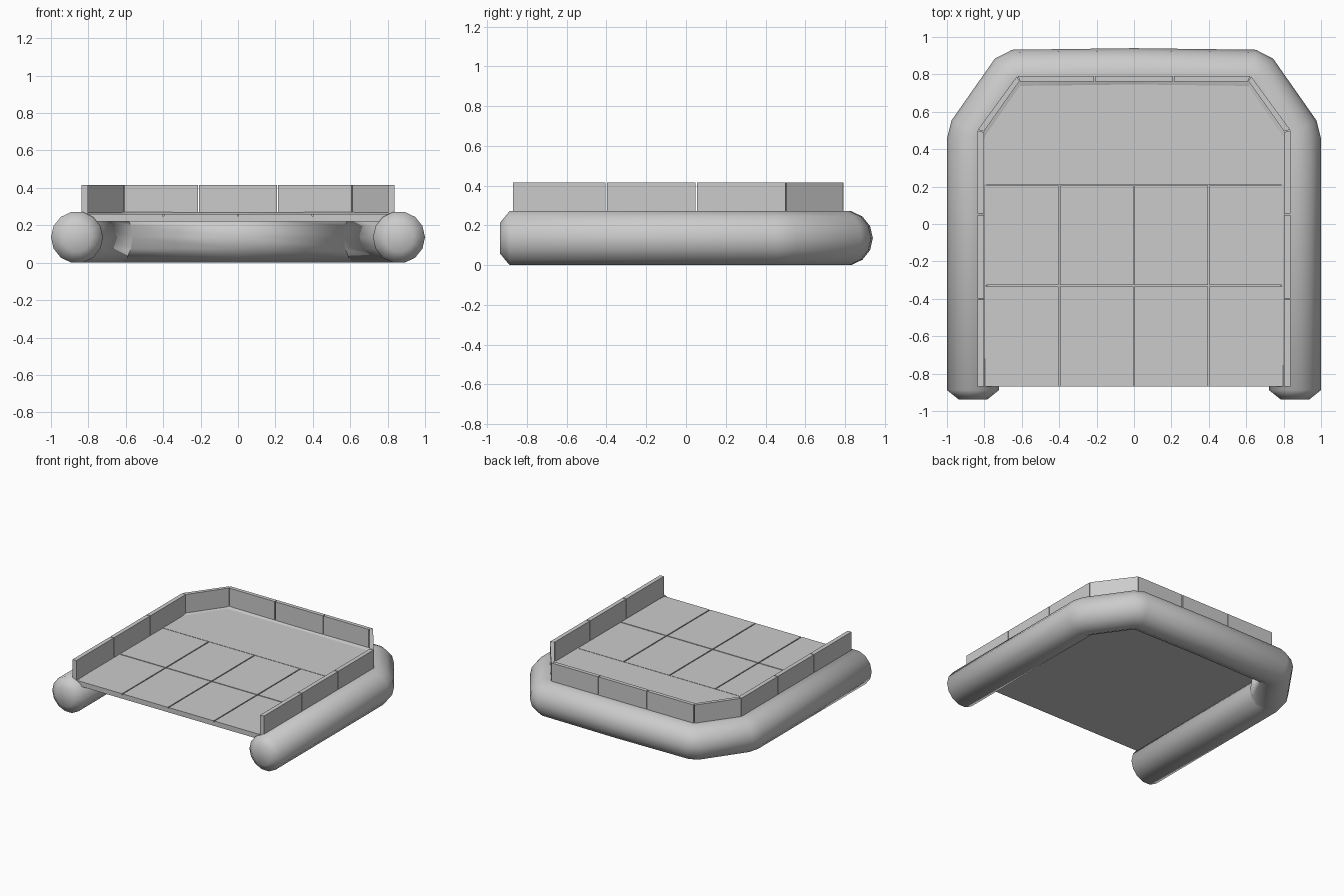
import bpy, bmesh, math
from mathutils import Vector

if "Cube" in bpy.data.objects:
    bpy.data.objects.remove(bpy.data.objects["Cube"])


def make_object(name, bm):
    bmesh.ops.recalc_face_normals(bm, faces=bm.faces)
    me = bpy.data.meshes.new(name)
    bm.to_mesh(me)
    bm.free()
    ob = bpy.data.objects.new(name, me)
    bpy.context.collection.objects.link(ob)
    return ob


def prism(name, outline, z0, z1):
    bm = bmesh.new()
    lo = [bm.verts.new((x, y, z0)) for x, y in outline]
    hi = [bm.verts.new((x, y, z1)) for x, y in outline]
    bm.faces.new(lo)
    bm.faces.new(hi)
    n = len(outline)
    for i in range(n):
        j = (i + 1) % n
        bm.faces.new((lo[i], lo[j], hi[j], hi[i]))
    return make_object(name, bm)


def rect(x0, x1, y0, y1):
    return [(x0, y0), (x1, y0), (x1, y1), (x0, y1)]


# Inflatable U-shaped tube: mirrored path of (x, y, ring scale)
R, SIDES, ZC = 0.139, 14, 0.136
half = [(-0.861, -0.937, 0.56), (-0.861, -0.888, 1), (-0.861, 0.44, 1),
        (-0.847, 0.495, 1), (-0.65, 0.776, 1), (-0.617, 0.793, 1)]
path = half + [(0, 0.801, 1)] + [(-x, y, s) for x, y, s in reversed(half)]
bm = bmesh.new()
rings = []
for i, (x, y, s) in enumerate(path):
    p = Vector((x, y))
    d_in = (p - Vector(path[i - 1][:2])).normalized() if i else None
    d_out = (Vector(path[i + 1][:2]) - p).normalized() if i < len(path) - 1 else None
    d_in, d_out = d_in or d_out, d_out or d_in
    t = (d_in + d_out).normalized()
    side = Vector((-t.y, t.x)) / t.dot(d_in)
    ring = []
    for k in range(SIDES):
        a = 2 * math.pi * k / SIDES
        q = p + side * R * s * math.cos(a)
        ring.append(bm.verts.new((q.x, q.y, ZC + R * s * math.sin(a))))
    rings.append(ring)
for a, b in zip(rings, rings[1:]):
    for k in range(SIDES):
        m = (k + 1) % SIDES
        bm.faces.new((a[k], a[m], b[m], b[k]))
bm.faces.new(rings[0])
bm.faces.new(rings[-1])
tube = make_object("side_tube", bm)
for f in tube.data.polygons:
    f.use_smooth = True

# Deck slab
prism("deck", [(-0.81, -0.868), (0.81, -0.868), (0.81, 0.495), (0.62, 0.77),
               (-0.62, 0.77), (-0.81, 0.495)], 0.22, 0.25)

# Floor panels: two rows of four, plus one large panel at the back
G = 0.004
for r, (y0, y1) in enumerate([(-0.87, -0.33), (-0.33, 0.21)]):
    for c in range(4):
        x0 = -0.8 + 0.4 * c
        prism(f"floor_panel_{r}_{c}", rect(x0 + G, x0 + 0.4 - G, y0 + (G if r else 0), y1 - G),
              0.245, 0.26)
prism("floor_panel_back", [(-0.803, 0.21), (0.803, 0.21), (0.803, 0.49),
                           (0.612, 0.762), (-0.612, 0.762), (-0.803, 0.49)], 0.245, 0.26)

# Low wall panels around the sides, corners and back
Z0, Z1 = 0.225, 0.415
for sx, tag in ((-1, "left"), (1, "right")):
    for i, (y0, y1) in enumerate([(-0.87, -0.404), (-0.398, 0.048), (0.055, 0.49)]):
        ol = rect(sx * 0.803, sx * 0.836, y0, y1)
        if i == 2:
            ol[2] = (sx * 0.836, 0.5)
        prism(f"side_wall_{tag}_{i}", ol, Z0, Z1)
    prism(f"corner_wall_{tag}", [(sx * 0.834, 0.505), (sx * 0.803, 0.495),
                                 (sx * 0.612, 0.764), (sx * 0.626, 0.789)], Z0, Z1)
prism("back_wall_centre", rect(-0.208, 0.208, 0.762, 0.792), Z0, Z1)
for sx, tag in ((-1, "left"), (1, "right")):
    prism(f"back_wall_{tag}", [(sx * 0.214, 0.762), (sx * 0.608, 0.762),
                               (sx * 0.622, 0.792), (sx * 0.214, 0.792)], Z0, Z1)
